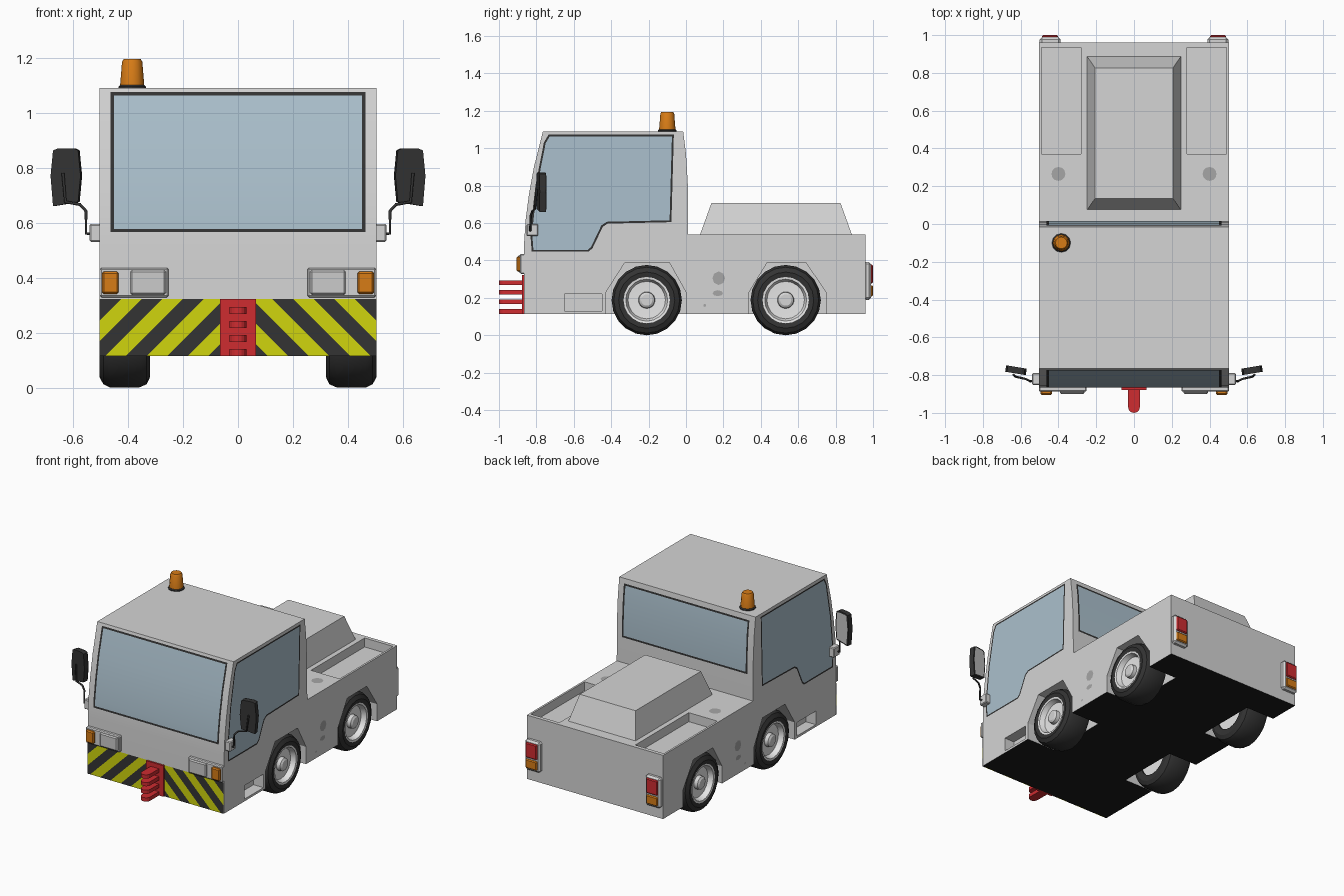
import bpy, bmesh, math
from mathutils import Vector

if "Cube" in bpy.data.objects:
    bpy.data.objects.remove(bpy.data.objects["Cube"])


def material(name, r, g, b):
    m = bpy.data.materials.new(name)
    m.diffuse_color = (r, g, b, 1)
    m.use_nodes = True
    m.node_tree.nodes["Principled BSDF"].inputs["Base Color"].default_value = m.diffuse_color
    return m


BODY = material("light_grey_paint", 0.66, 0.66, 0.66)
DARK = material("dark_rubber", 0.033, 0.033, 0.033)
GLASS = material("blue_grey_glass", 0.41, 0.53, 0.61)
ORANGE = material("orange_lens", 0.68, 0.2, 0.008)
RED = material("red_paint", 0.62, 0.025, 0.03)
YELLOW = material("yellow_paint", 0.63, 0.66, 0.004)
WHITE = material("white_rim", 0.8, 0.8, 0.8)
GREY = material("mid_grey_cap", 0.38, 0.38, 0.38)
BLACK = material("black_underside", 0.01, 0.01, 0.01)
SILVER = material("silver_lamp", 0.6, 0.6, 0.6)


def finish(bm, name, mats, mirror=False, recalc=True):
    if recalc:
        bmesh.ops.recalc_face_normals(bm, faces=bm.faces[:])
    me = bpy.data.meshes.new(name)
    bm.to_mesh(me)
    bm.free()
    for m in mats:
        me.materials.append(m)
    ob = bpy.data.objects.new(name, me)
    bpy.context.collection.objects.link(ob)
    if mirror:
        add_mirror(ob)
    return ob


def add_mirror(ob):
    mod = ob.modifiers.new("mirror", 'MIRROR')
    mod.use_mirror_merge = False


def smooth(ob, angle=30):
    bpy.ops.object.select_all(action='DESELECT')
    ob.select_set(True)
    bpy.context.view_layer.objects.active = ob
    bpy.ops.object.shade_smooth_by_angle(angle=math.radians(angle))


def prism(name, pts, vec, mat, mirror=False):
    """Outline of 3D points extruded along vec."""
    bm = bmesh.new()
    f = bm.faces.new([bm.verts.new(p) for p in pts])
    ext = bmesh.ops.extrude_face_region(bm, geom=[f], use_keep_orig=True)
    bmesh.ops.translate(bm, vec=vec, verts=[v for v in ext["geom"] if isinstance(v, bmesh.types.BMVert)])
    return finish(bm, name, [mat], mirror)


def box(name, lo, hi, mat, mirror=False, bevel=0):
    bm = bmesh.new()
    bmesh.ops.create_cube(bm, size=1)
    for v in bm.verts:
        v.co = [(a + b) / 2 + c * (b - a) for a, b, c in zip(lo, hi, v.co)]
    if bevel:
        bmesh.ops.bevel(bm, geom=bm.edges[:], offset=bevel, segments=1, affect='EDGES')
    return finish(bm, name, [mat], mirror)


def sheet(name, polys, normal, mats, rim=0, mirror=False):
    """Thin skin of polygons facing normal; rim gives a border in mats[1]."""
    bm = bmesh.new()
    for poly in polys:
        f = bm.faces.new([bm.verts.new(p) for p in poly])
        f.normal_update()
        if f.normal.dot(Vector(normal)) < 0:
            f.normal_flip()
    bmesh.ops.remove_doubles(bm, verts=bm.verts[:], dist=1e-5)
    if rim:
        r = bmesh.ops.inset_region(bm, faces=bm.faces[:], thickness=rim,
                                   use_boundary=True, use_even_offset=True)
        for f in r["faces"]:
            f.material_index = 1
    return finish(bm, name, mats, mirror, recalc=False)


def lathe(name, profile, axis, centre, steps, mat, mirror=False):
    """Closed (radius, height) profile turned around the x or z axis."""
    bm = bmesh.new()
    pts = [(h, 0, r) if axis == 'X' else (r, 0, h) for r, h in profile]
    vs = [bm.verts.new(Vector(p) + Vector(centre)) for p in pts]
    es = [bm.edges.new((vs[i], vs[(i + 1) % len(vs)])) for i in range(len(vs))]
    bmesh.ops.spin(bm, geom=vs + es, cent=centre, axis=(1, 0, 0) if axis == 'X' else (0, 0, 1),
                   angle=2 * math.pi, steps=steps)
    bmesh.ops.remove_doubles(bm, verts=bm.verts[:], dist=1e-4)
    ob = finish(bm, name, [mat], mirror)
    smooth(ob)
    return ob


# Main body from a side profile
FRONT = [(-0.865, 0.5), (-0.857, 0.62), (-0.84, 0.75), (-0.813, 0.9), (-0.765, 1.09)]
REAR = [(0.012, 0.54), (0.01, 0.8), (0.0, 0.97), (-0.015, 1.09)]
outline = [(-0.865, 0.115)] + FRONT + REAR[::-1] + [(0.96, 0.54), (0.96, 0.115)]
body = prism("body", [(-0.503, y, z) for y, z in outline], (1.006, 0, 0), BODY)
body.data.materials.append(BLACK)

# Wheel wells, steps and deck trays cut from the body
cutters = []
WHEELS = [-0.21, 0.533]
for yc, a, b, c, d in ((WHEELS[0], -0.428, -0.326, -0.09, 0.0), (WHEELS[1], 0.337, 0.435, 0.64, 0.748)):
    arch = [(a, 0), (a, 0.23), (b, 0.39), (c, 0.39), (d, 0.23), (d, 0)]
    cutters.append(prism("well_cutter", [(0.29, y, z) for y, z in arch], (0.4, 0, 0), BODY, True))
cutters.append(box("step_cutter", (0.43, -0.65, 0.13), (0.6, -0.45, 0.22), BODY, True))
cutters.append(box("tray_cutter", (0.28, 0.37, 0.48), (0.49, 0.935, 0.7), BODY, True))
bpy.context.view_layer.objects.active = body
for c in cutters:
    mod = body.modifiers.new("cut", 'BOOLEAN')
    mod.operation, mod.solver, mod.object = 'DIFFERENCE', 'EXACT', c
    bpy.ops.object.modifier_apply(modifier=mod.name)
    bpy.data.objects.remove(c)
for p in body.data.polygons:
    p.material_index = 1 if p.normal.z < -0.9 and p.center.z < 0.12 else 0
smooth(body, 20)

# Rear hood
bm = bmesh.new()
bmesh.ops.create_cube(bm, size=1)
for v in bm.verts:
    top = v.co.z > 0
    x, y = (0.206, 0.345) if top else (0.25, 0.409)
    v.co = (math.copysign(x, v.co.x), 0.481 + math.copysign(y, v.co.y), 0.707 if top else 0.53)
finish(bm, "rear_hood", [BODY])


# Windows with dark seals
def interp(prof, z):
    for (y0, z0), (y1, z1) in zip(prof, prof[1:]):
        if z <= z1:
            return y0 + (y1 - y0) * (z - z0) / (z1 - z0)


def curved_window(name, prof, z0, z1, side):
    zs = [z0] + [z for _, z in prof if z0 < z < z1] + [z1]
    rows = [(interp(prof, z) + side * 0.004, z) for z in zs]
    quads = [[(-0.463, a[0], a[1]), (0.463, a[0], a[1]), (0.463, b[0], b[1]), (-0.463, b[0], b[1])]
             for a, b in zip(rows, rows[1:])]
    smooth(sheet(name, quads, (0, side, 0), [GLASS, DARK], 0.012))


curved_window("windscreen", FRONT, 0.565, 1.075, -1)
curved_window("rear_window", REAR, 0.71, 1.06, 1)
side_glass = [(-0.735, 1.073), (-0.065, 1.073), (-0.078, 0.605), (-0.42, 0.597), (-0.445, 0.58),
              (-0.5, 0.465), (-0.522, 0.447), (-0.825, 0.447), (-0.833, 0.55), (-0.805, 0.8), (-0.76, 1.03)]
sheet("side_window", [[(0.506, y, z) for y, z in side_glass]], (1, 0, 0), [GLASS, DARK], 0.01, True)

# Striped bumper plate, cut along diagonals
bm = bmesh.new()
bm.faces.new([bm.verts.new((x, -0.869, z)) for x, z in ((0, 0.115), (0.503, 0.115), (0.503, 0.323), (0, 0.323))])
for k in range(10):
    bmesh.ops.bisect_plane(bm, geom=bm.verts[:] + bm.edges[:] + bm.faces[:],
                           plane_co=(0.0325 + 0.075 * k, 0, 0.115), plane_no=(1, 0, 1))
for f in bm.faces:
    m = f.calc_center_median()
    f.material_index = int((m.x + m.z - 0.115 - 0.0325) % 0.15 < 0.075)
finish(bm, "striped_bumper", [YELLOW, DARK], True, recalc=False)

# Tow hitch
box("hitch_plate", (-0.065, -0.878, 0.115), (0.065, -0.86, 0.322), RED)
nose = [(0.031 * math.cos(t * math.pi / 8), -0.969 - 0.031 * math.sin(t * math.pi / 8)) for t in range(9)]
for i in range(4):
    z = 0.115 + 0.051 * i
    prism(f"hitch_prong_{i + 1}", [(x, y, z) for x, y in [(-0.031, -0.87), (0.031, -0.87)] + nose], (0, 0, 0.025), RED)

# Headlights and indicators
box("headlight_housing", (0.252, -0.888, 0.328), (0.503, -0.86, 0.435), BODY, True, 0.006)
box("headlight", (0.262, -0.9, 0.337), (0.392, -0.87, 0.428), SILVER, True, 0.007)
box("front_indicator", (0.434, -0.905, 0.34), (0.495, -0.87, 0.422), ORANGE, True, 0.007)

# Tail lights
box("tail_light_housing", (0.388, 0.95, 0.19), (0.499, 0.99, 0.392), BODY, True, 0.012)
box("brake_light", (0.403, 0.97, 0.278), (0.487, 1.0, 0.378), RED, True, 0.006)
box("rear_indicator", (0.403, 0.97, 0.207), (0.487, 1.0, 0.267), ORANGE, True, 0.006)

# Wheels
tyre = [(0.11, 0.325), (0.15, 0.32), (0.176, 0.332), (0.188, 0.36), (0.188, 0.465),
        (0.176, 0.49), (0.15, 0.504), (0.122, 0.499), (0.11, 0.45)]
rim = [(0, 0.335), (0.115, 0.335), (0.124, 0.5), (0.112, 0.498), (0.1, 0.465), (0, 0.46)]
hub = [(0, 0.45), (0.046, 0.45), (0.042, 0.487), (0.03, 0.495), (0, 0.495)]
for label, y in zip(("front", "rear"), WHEELS):
    for part, prof, mat in (("tyre", tyre, DARK), ("rim", rim, WHITE), ("hub", hub, BODY)):
        lathe(f"{label}_{part}", prof, 'X', (0, y, 0.188), 20, mat, True)

# Wing mirrors with brackets and arms
box("mirror_bracket", (0.495, -0.852, 0.53), (0.54, -0.79, 0.595), BODY, True, 0.005)
head = [(0.582, 0.675), (0.673, 0.66), (0.682, 0.77), (0.673, 0.863), (0.655, 0.87), (0.597, 0.87), (0.582, 0.863), (0.573, 0.77)]
front = [(x, -0.8 + 0.17 * (x - 0.575), z) for x, z in head]
prism("mirror_head", front, (-0.005, 0.034, 0), DARK, True)
sheet("mirror_glass", [[(x - 0.006, y + 0.036, z) for x, y, z in front]], (0, 1, 0), [SILVER, DARK], 0.008, True)
cu = bpy.data.curves.new("mirror_arm", 'CURVE')
cu.dimensions, cu.bevel_depth, cu.bevel_resolution, cu.use_fill_caps = '3D', 0.006, 1, True
path = [(0.53, -0.83, 0.56), (0.553, -0.833, 0.56), (0.553, -0.83, 0.642), (0.575, -0.82, 0.666),
        (0.628, -0.808, 0.675), (0.637, -0.798, 0.78)]
sp = cu.splines.new('POLY')
sp.points.add(len(path) - 1)
for p, co in zip(sp.points, path):
    p.co = (*co, 1)
cu.materials.append(DARK)
arm = bpy.data.objects.new("mirror_arm", cu)
bpy.context.collection.objects.link(arm)
bpy.ops.object.select_all(action='DESELECT')
arm.select_set(True)
bpy.context.view_layer.objects.active = arm
bpy.ops.object.convert(target='MESH')
add_mirror(bpy.context.view_layer.objects.active)

# Roof beacon
lathe("beacon_base", [(0, 1.08), (0.05, 1.08), (0.05, 1.095), (0.044, 1.101), (0, 1.101)], 'Z', (-0.385, -0.1, 0), 12, DARK)
lathe("beacon", [(0, 1.095), (0.044, 1.098), (0.037, 1.185), (0.031, 1.195), (0, 1.195)], 'Z', (-0.385, -0.1, 0), 12, ORANGE)


# Filler caps on the deck and sides
def ellipse(a, b, n=12):
    return [(a * math.cos(2 * math.pi * i / n), b * math.sin(2 * math.pi * i / n)) for i in range(n)]


sheet("deck_cap", [[(0.4 + u, 0.265 + v, 0.543) for u, v in ellipse(0.037, 0.037)]], (0, 0, 1), [GREY], 0, True)
spots = [(0.175, 0.305, 0.034, 0.036), (0.17, 0.225, 0.028, 0.016), (0.1, 0.16, 0.008, 0.008)]
sheet("side_caps", [[(0.506, y + u, z + v) for u, v in ellipse(a, b, 8)] for y, z, a, b in spots],
      (1, 0, 0), [GREY], 0, True)
